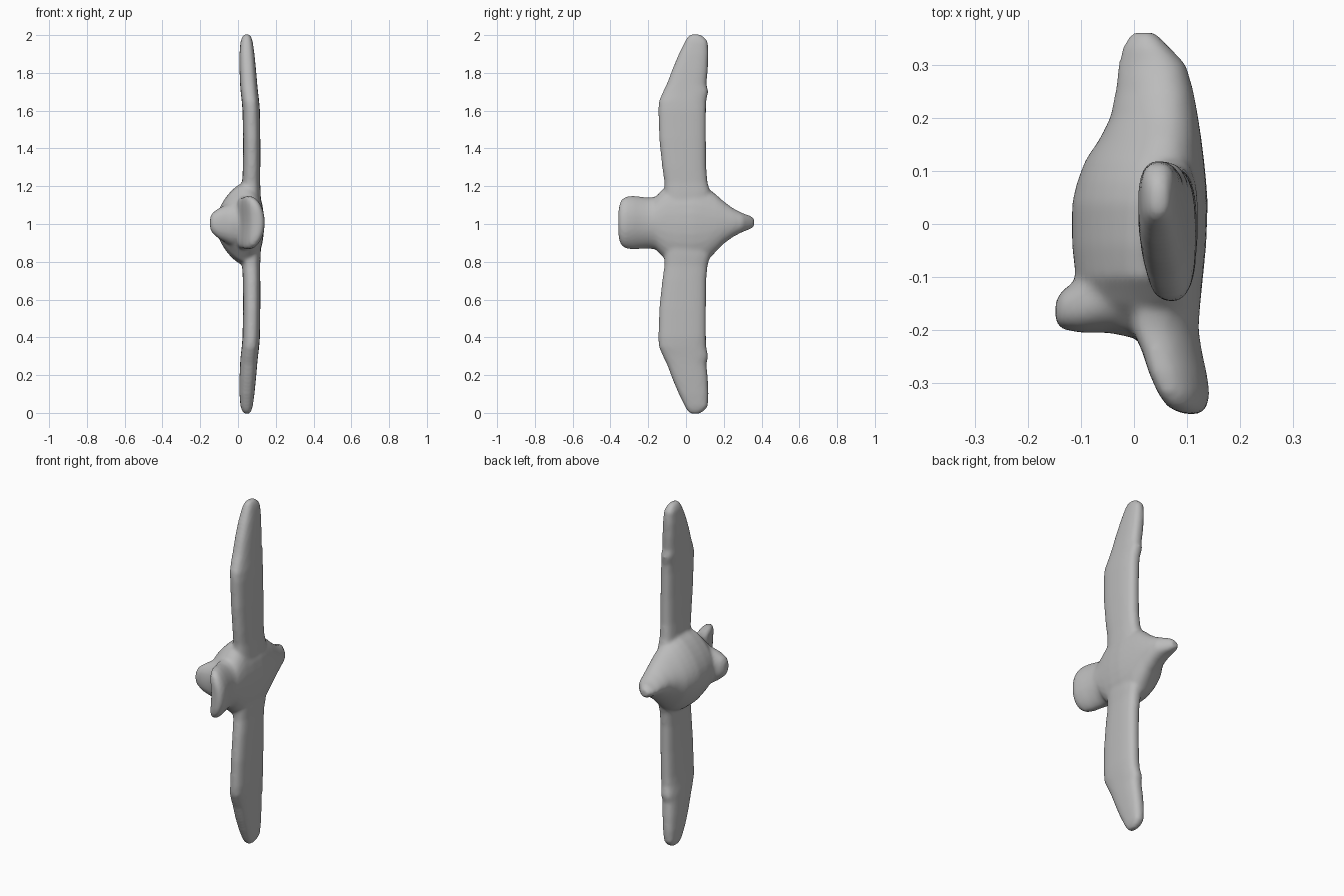
import bpy, bmesh, math

grey = bpy.data.materials.new("plain grey")
grey.diffuse_color = (0.5, 0.5, 0.5, 1)

N = 32
bm = bmesh.new()


def loft(rings, place, power, taper=0.0, bend=0.0):
    """Skin rounded sections (t, u_min, u_max, v_min, v_max); taper narrows v toward -u."""
    e = 2 / power
    loops = []
    for t, u0, u1, v0, v1 in rings:
        loop = []
        for i in range(N):
            a = 2 * math.pi * i / N
            c, s = math.cos(a), math.sin(a)
            cu = math.copysign(abs(c) ** e, c)
            sv = math.copysign(abs(s) ** e, s) * (1 + taper * cu)
            v_off = sv * (v1 - v0) / 2
            u = (u0 + u1) / 2 + cu * (u1 - u0) / 2 - bend * v_off ** 2
            loop.append(bm.verts.new(place(t, u, (v0 + v1) / 2 + v_off)))
        loops.append(loop)
    faces = [bm.faces.new((a[i], a[(i + 1) % N], b[(i + 1) % N], b[i]))
             for a, b in zip(loops, loops[1:]) for i in range(N)]
    faces += [bm.faces.new(loops[0][::-1]), bm.faces.new(loops[-1])]
    bmesh.ops.recalc_face_normals(bm, faces=faces)


along_y = lambda t, u, v: (u, t, v)

# fuselage, from behind the dorsal bump to the pointed end
loft([(-0.215, 0.00, 0.11, 0.95, 1.07),
      (-0.195, -0.09, 0.122, 0.92, 1.09),
      (-0.15, -0.10, 0.125, 0.86, 1.15),
      (-0.10, -0.11, 0.130, 0.81, 1.20),
      (-0.04, -0.117, 0.136, 0.79, 1.21),
      (0.04, -0.117, 0.139, 0.79, 1.21),
      (0.08, -0.107, 0.136, 0.80, 1.20),
      (0.12, -0.092, 0.132, 0.82, 1.18),
      (0.16, -0.065, 0.127, 0.86, 1.15),
      (0.20, -0.045, 0.121, 0.90, 1.115),
      (0.25, -0.035, 0.112, 0.935, 1.08),
      (0.30, -0.030, 0.098, 0.96, 1.055),
      (0.335, -0.022, 0.065, 0.972, 1.045),
      (0.36, -0.005, 0.040, 0.985, 1.03)],
     along_y, 2.0, taper=0.3)

# rounded dorsal bump
loft([(-0.148, -0.185, -0.145, 0.975, 1.035),
      (-0.135, -0.198, -0.125, 0.95, 1.06),
      (-0.10, -0.205, -0.10, 0.92, 1.085),
      (-0.03, -0.205, -0.02, 0.88, 1.12),
      (0.06, -0.20, 0.02, 0.87, 1.14)],
     lambda t, u, v: (t, u, v), 2.3)

# curved tail plate
loft([(-0.358, 0.095, 0.125, 0.93, 1.08),
      (-0.345, 0.068, 0.137, 0.89, 1.125),
      (-0.32, 0.052, 0.143, 0.87, 1.145),
      (-0.28, 0.034, 0.137, 0.865, 1.15),
      (-0.24, 0.020, 0.128, 0.868, 1.145),
      (-0.20, 0.00, 0.122, 0.87, 1.14),
      (-0.12, 0.00, 0.122, 0.86, 1.15)],
     along_y, 2.5, bend=1.6)

# mirrored pair of wings, root to tip
wing = [(0.0, 0.00, 0.125, -0.125, 0.14),
        (0.17, 0.015, 0.120, -0.115, 0.128),
        (0.22, 0.022, 0.117, -0.114, 0.114),
        (0.30, 0.026, 0.118, -0.126, 0.107),
        (0.45, 0.027, 0.118, -0.142, 0.106),
        (0.60, 0.024, 0.116, -0.146, 0.106),
        (0.65, 0.020, 0.112, -0.144, 0.107),
        (0.70, 0.014, 0.106, -0.122, 0.118),
        (0.74, 0.011, 0.102, -0.102, 0.108),
        (0.82, 0.008, 0.095, -0.072, 0.116),
        (0.90, 0.008, 0.087, -0.038, 0.119),
        (0.965, 0.013, 0.078, -0.006, 0.116),
        (0.99, 0.022, 0.070, 0.008, 0.095),
        (1.005, 0.034, 0.060, 0.025, 0.07)]
for side in (1, -1):
    loft(wing, lambda t, u, v: (u, v, 1 + side * t), 2.7)

mesh = bpy.data.meshes.new("glider_body")
bm.to_mesh(mesh)
bm.free()
body = bpy.data.objects.new("glider_body", mesh)
bpy.context.collection.objects.link(body)
mesh.materials.append(grey)

# fuse the parts into one softly blended skin
remesh = body.modifiers.new("fuse", 'REMESH')
remesh.mode = 'VOXEL'
remesh.voxel_size = 0.009
remesh.use_smooth_shade = True
soften = body.modifiers.new("soften", 'SMOOTH')
soften.factor = 0.5
soften.iterations = 8
